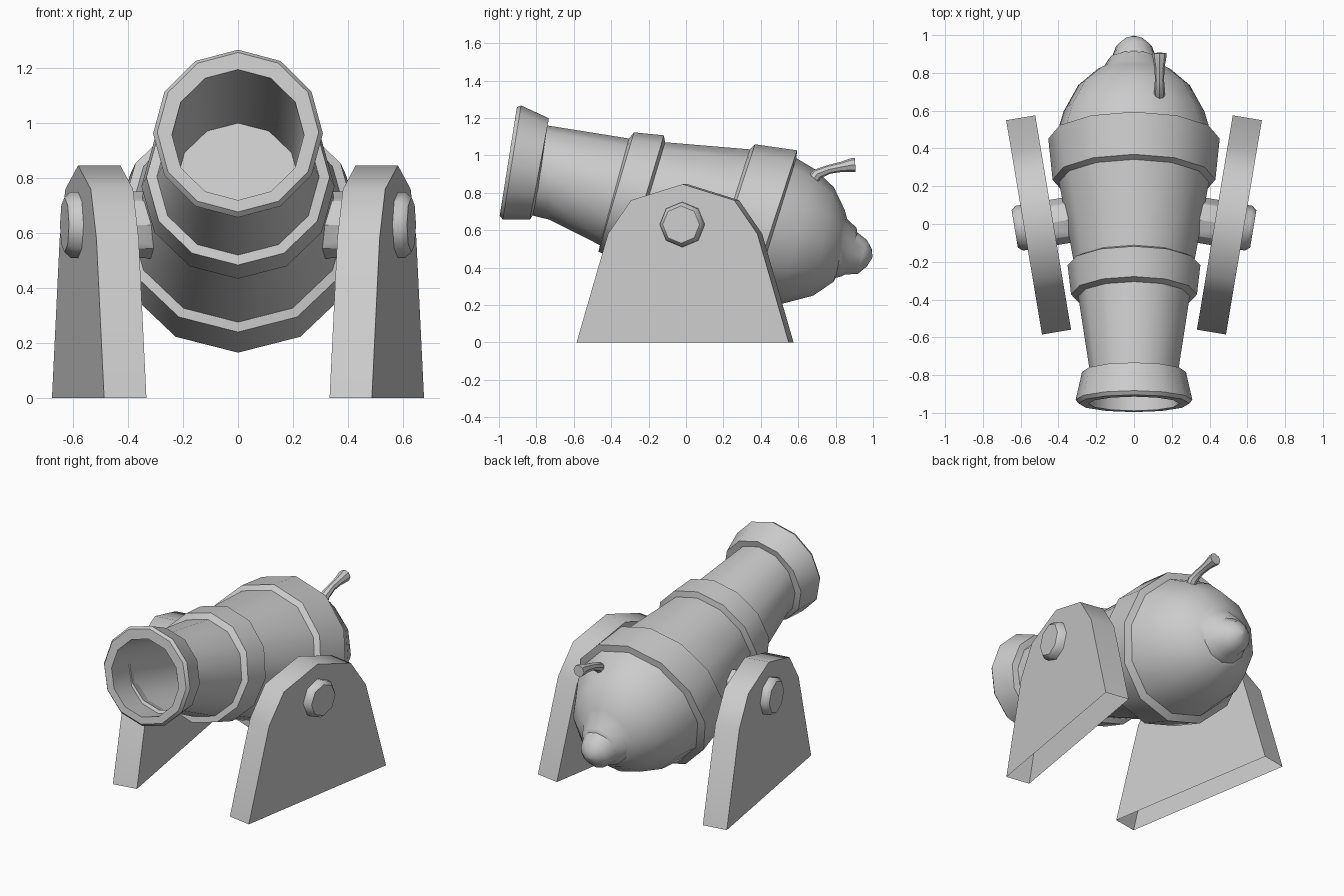
import bpy, math
from mathutils import Vector, Matrix

if "Cube" in bpy.data.objects:
    bpy.data.objects.remove(bpy.data.objects["Cube"])


def make(name, verts, faces, angle=40):
    mesh = bpy.data.meshes.new(name)
    mesh.from_pydata(verts, [], faces)
    mesh.update()
    ob = bpy.data.objects.new(name, mesh)
    bpy.context.collection.objects.link(ob)
    bpy.ops.object.select_all(action='DESELECT')
    ob.select_set(True)
    bpy.context.view_layer.objects.active = ob
    bpy.ops.object.mode_set(mode='EDIT')
    bpy.ops.mesh.select_all(action='SELECT')
    bpy.ops.mesh.normals_make_consistent(inside=False)
    bpy.ops.object.mode_set(mode='OBJECT')
    bpy.ops.object.shade_smooth_by_angle(angle=math.radians(angle))
    return ob


def loft(name, rings, n, matrix=Matrix()):
    """Skin rings given as (centre, u axis, v axis), capping both ends."""
    verts, faces = [], []
    for c, u, v in rings:
        for i in range(n):
            a = 2 * math.pi * i / n
            verts.append(matrix @ (c + u * math.sin(a) + v * math.cos(a)))
    for r in range(len(rings) - 1):
        for i in range(n):
            j = (i + 1) % n
            faces.append((r * n + i, r * n + j, (r + 1) * n + j, (r + 1) * n + i))
    faces.append(tuple(range(n)))
    faces.append(tuple(range(len(verts) - n, len(verts))))
    return make(name, verts, faces)


# Barrel: side-view section lines (top y, top z, bottom y, bottom z), bore to knob
sections = [
    (-.25, 1.00, -.38, .57), (-.914, 1.195, -.989, .72),       # bore
    (-.904, 1.257, -.996, .677), (-.882, 1.267, -.979, .657),  # muzzle ring
    (-.733, 1.198, -.835, .657), (-.743, 1.16, -.807, .695),
    (-.305, 1.09, -.46, .52), (-.278, 1.123, -.468, .484),     # middle band
    (-.118, 1.107, -.32, .434), (-.112, 1.07, -.295, .46),
    (.342, 1.032, .10, .276), (.369, 1.059, .10, .24),         # rear band
    (.594, 1.027, .31, .165), (.59, .985, .345, .20),
    (.69, .925, .50, .203), (.79, .83, .68, .25),              # rounded breech
    (.848, .71, .79, .325), (.862, .66, .80, .345),
    (.912, .612, .832, .353), (.916, .588, .85, .363),         # knob
    (.968, .547, .918, .366), (.993, .50, .966, .405),
    (.997, .46, .995, .45),
]
rings = []
for ty, tz, by, bz in sections:
    t, b = Vector((0, ty, tz)), Vector((0, by, bz))
    v = (t - b) / 2
    rings.append(((t + b) / 2, Vector((v.length, 0, 0)), v))
loft("barrel", rings, 12)

# Fuse: flared bent tube (y, z, radius, tilt of section)
fuse = [(.66, .84, .03, 50), (.70, .90, .03, 45), (.765, .925, .024, 20),
        (.83, .938, .027, 12), (.885, .948, .037, 5), (.905, .949, .037, 3)]
loft("fuse", [(Vector((.135, y, z)), Vector((r, 0, 0)),
               Vector((0, -math.sin(math.radians(a)), math.cos(math.radians(a)))) * r)
              for y, z, r, a in fuse], 8)

# Side stands (open underneath) with trunnion pins, toed in towards the muzzle
outline = [(-.575, 0), (-.405, .58), (-.28, .76), (0, .846),
           (.28, .76), (.405, .58), (.575, 0)]
n = len(outline)
for side, label in ((1, "right"), (-1, "left")):
    m = (Matrix.Scale(side, 4, (1, 0, 0)) @ Matrix.Translation((.505, -.005, 0))
         @ Matrix.Rotation(math.radians(-9.5), 4, 'Z'))
    verts = [m @ Vector((x, y, z)) for x in (-.078, .078) for y, z in outline]
    faces = [tuple(range(n)), tuple(range(n, 2 * n))]
    faces += [(i, i + 1, n + i + 1, n + i) for i in range(n - 1)]
    make(label + "_stand", verts, faces)
    loft(label + "_trunnion",
         [(Vector((x, 0, .63)), Vector((0, r, 0)), Vector((0, 0, r)))
          for x, r in ((-.24, .122), (.105, .12), (.128, .10))], 8, m)
